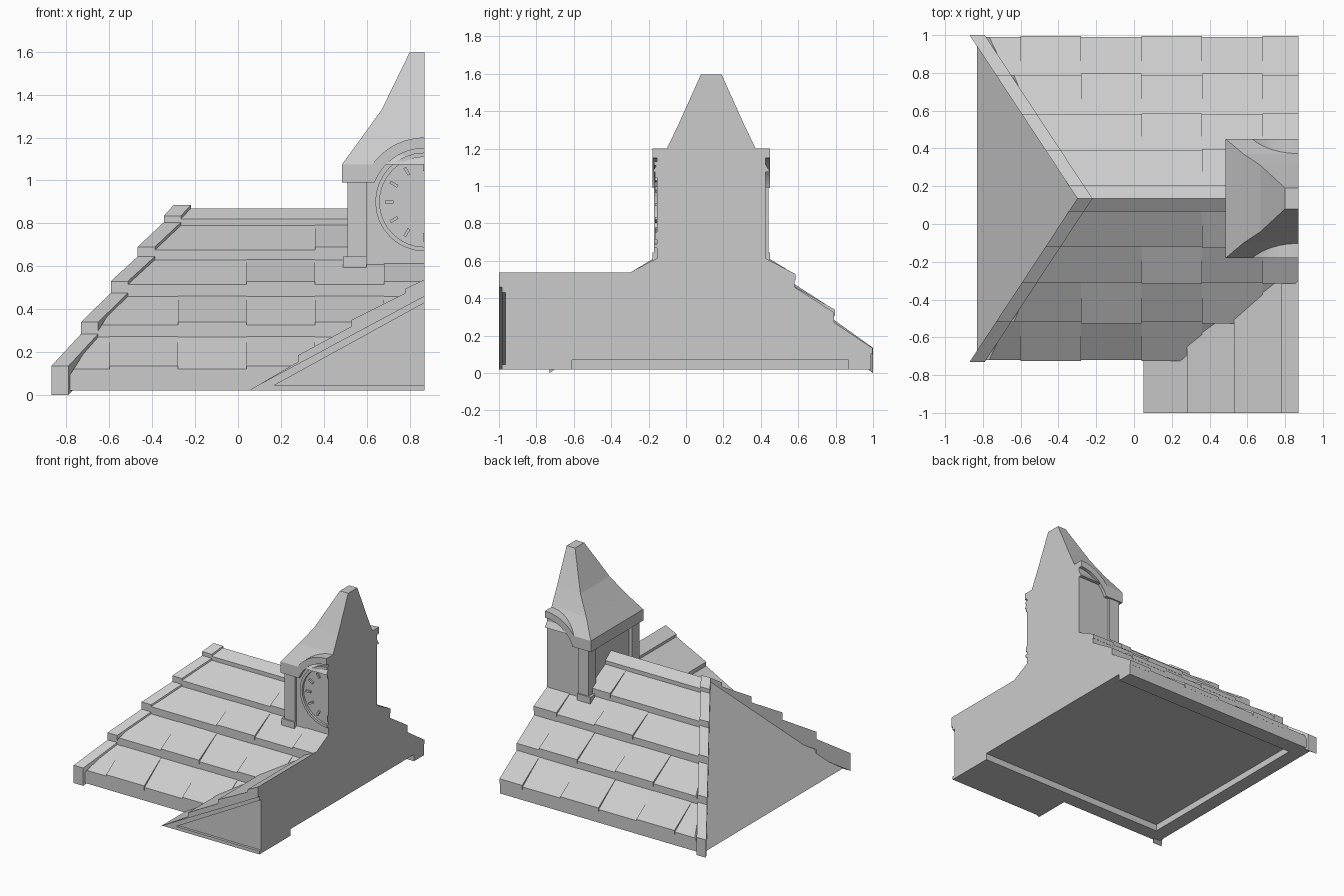
import bpy, bmesh, math
from mathutils import Vector

if "Cube" in bpy.data.objects:
    bpy.data.objects.remove(bpy.data.objects["Cube"], do_unlink=True)

GREY = (0.6, 0.6, 0.6, 1)
stone = bpy.data.materials.new("plain_grey")
stone.use_nodes = True
stone.diffuse_color = GREY
stone.node_tree.nodes["Principled BSDF"].inputs["Base Color"].default_value = GREY

CUT = 0.87        # flat section plane on the model's left
MID = 0.135       # ridge line in y
BASE = 0.02


def mirror_y(y):
    return 2 * MID - y


def loft(bm, loops):
    """Closed skin through a list of matching loops."""
    rings = [[bm.verts.new(p) for p in loop] for loop in loops]
    n = len(rings[0])
    for a, b in zip(rings, rings[1:]):
        for i in range(n):
            j = (i + 1) % n
            bm.faces.new((a[i], a[j], b[j], b[i]))
    bm.faces.new(rings[0][::-1])
    bm.faces.new(rings[-1])


def along_x(bm, yz, a, b):
    loft(bm, [[(x, y, z) for y, z in yz] for x in (a, b)])


def along_y(bm, xz, a, b):
    loft(bm, [[(x, y, z) for x, z in xz] for y in (a, b)])


def box(bm, x0, x1, y0, y1, z0, z1):
    along_y(bm, [(x0, z0), (x1, z0), (x1, z1), (x0, z1)], y0, y1)


def slice_off(bm, point, normal):
    """Remove everything on the normal's side and close the cut."""
    geom = bm.verts[:] + bm.edges[:] + bm.faces[:]
    cut = bmesh.ops.bisect_plane(bm, geom=geom, plane_co=point, plane_no=normal,
                                 clear_outer=True)["geom_cut"]
    edges = [e for e in cut if isinstance(e, bmesh.types.BMEdge)]
    bmesh.ops.contextual_create(bm, geom=edges)


def finish(name, bm):
    bmesh.ops.recalc_face_normals(bm, faces=bm.faces[:])
    mesh = bpy.data.meshes.new(name)
    bm.to_mesh(mesh)
    bm.free()
    mesh.materials.append(stone)
    bpy.context.collection.objects.link(bpy.data.objects.new(name, mesh))


# Roof courses: lower and upper edge of each, front side
courses = [((-0.72, 0.12), (-0.52, 0.27)), ((-0.52, 0.325), (-0.31, 0.46)),
           ((-0.31, 0.515), (-0.12, 0.63)), ((-0.12, 0.675), (0.065, 0.79)),
           ((0.065, 0.82), (MID, 0.87))]
front = [p for course in courses for p in course]
back = [(mirror_y(y), z) for y, z in front[-2::-1]]

# Main roof with hollow underside, sliced by the hip
bm = bmesh.new()
lip = 0.11
under = [(mirror_y(-0.72), BASE), (0.87, BASE), (0.87, 0.07),
         (-0.61, 0.07), (-0.61, BASE), (-0.72, BASE)]
along_x(bm, front + back + under, -1.0, CUT)
foot, rise = Vector((-0.83, 0, BASE)), Vector((0.54, 0, 0.85))
geom = bm.verts[:] + bm.edges[:] + bm.faces[:]
hip_normal = Vector((-rise.z, 0, rise.x)).normalized()
slice_off(bm, foot, hip_normal)
finish("main_roof", bm)

# Rim under the hip end
bm = bmesh.new()
slope = rise.x / rise.z
along_y(bm, [(foot.x, BASE), (foot.x + lip, BASE), (foot.x + lip, 0.07),
             (foot.x + 0.05 * slope, 0.07)], -0.72, mirror_y(-0.72))
finish("hip_rim", bm)

# Alternate tiles with lifted lower edges
bm = bmesh.new()
for row, ((y0, z0), (y1, z1)) in enumerate(courses[:4]):
    for col in range(5):
        left = -0.6 + 0.32 * col
        if (row + col) % 2 or left < -0.72 + 0.16 * row:
            continue
        wedge = [(y0 - 0.006, z0 - 0.02), (y0 - 0.006, z0 + 0.014),
                 (y1, z1 + 0.002), (y1, z1 - 0.03)]
        right = min(left + 0.32, CUT)
        along_x(bm, wedge, left, right)
        along_x(bm, [(mirror_y(y), z) for y, z in wedge], left, right)
finish("raised_tiles", bm)

# Stepped caps over both hips
bm = bmesh.new()
for flip in (False, True):
    for row, ends in enumerate(courses):
        loops = []
        for i, (y, z) in enumerate(ends):
            y -= 0.01 if row == 0 and i == 0 else 0
            x = -0.87 + 0.57 * (y + 0.73) / 0.865
            z += 0.015
            yy = mirror_y(y) if flip else y
            low = max(z - 0.135, 0)
            loops.append([(x, yy, low), (x + 0.08, yy, low),
                          (x + 0.08, yy, z), (x, yy, z)])
        loft(bm, loops)
finish("hip_caps", bm)

# Front gable: stepped roof, recessed pediment in two depths
rake = [(0.05, BASE), (0.28, 0.155), (0.28, 0.185), (0.53, 0.32),
        (0.53, 0.35), (0.78, 0.475), (0.78, 0.495), (CUT, 0.538)]
bm = bmesh.new()
along_y(bm, rake + [(CUT, BASE)], -0.965, -0.1)
slice_off(bm, Vector((0, -0.70, BASE)), Vector((0, 0.48, -0.5)).normalized())
finish("gable_roof", bm)
bm = bmesh.new()
along_y(bm, rake + [(CUT, 0.46)], -1.0, -0.965)
finish("gable_rake", bm)
bm = bmesh.new()
along_y(bm, [(0.05, BASE), (CUT, 0.46), (CUT, 0.43), (0.17, 0.045),
             (CUT, 0.045), (CUT, BASE)], -0.985, -0.965)
finish("pediment_frame", bm)


# Tower arcs share one centre on the section plane
def arc(r, a0, a1, n=16):
    angles = [math.radians(a0 + (a1 - a0) * i / n) for i in range(n + 1)]
    return [(CUT + r * math.cos(a), 0.9 + r * math.sin(a)) for a in angles]


def band(bm, r0, r1, a0, a1, y0, y1):
    outer, inner = arc(r1, a0, a1), arc(r0, a0, a1)
    for i in range(len(outer) - 1):
        along_y(bm, [outer[i], outer[i + 1], inner[i + 1], inner[i]], y0, y1)


bm = bmesh.new()
box(bm, 0.535, CUT, -0.155, mirror_y(-0.155), 0.45, 1.075)
along_y(bm, arc(0.28, 90, 158) + [(CUT, 1.0)], -0.155, mirror_y(-0.155))
finish("tower_core", bm)

# Corner pilasters and their plinths
bm = bmesh.new()
for flip in (False, True):
    for x, y, z0, z1 in ((0.51, -0.17, 0.5, 1.0), (0.49, -0.18, 0.595, 0.645)):
        ys = (y, -0.08)
        if flip:
            ys = (mirror_y(-0.08), mirror_y(y))
        box(bm, x, 0.6, *ys, z0, z1)
finish("tower_pilasters", bm)

# Cornice and arched hood, front to back
bm = bmesh.new()
box(bm, 0.485, 0.637, -0.18, mirror_y(-0.18), 0.99, 1.075)
band(bm, 0.25, 0.3, 90, 158, -0.18, mirror_y(-0.18))
finish("cornice_and_hood", bm)

# Clock rim and hour marks
bm = bmesh.new()
band(bm, 0.21, 0.23, 90, 270, -0.172, -0.15)
finish("clock_rim", bm)
bm = bmesh.new()
for hour in range(7):
    a = math.radians(90 + 30 * hour)
    c, s = math.cos(a), math.sin(a)
    mark = [(r, w) for r, w in ((0.145, -0.007), (0.185, -0.007), (0.185, 0.007), (0.145, 0.007))]
    along_y(bm, [(min(CUT, CUT + r * c - w * s), 0.9 + r * s + w * c) for r, w in mark],
            -0.167, -0.15)
finish("hour_marks", bm)

# Spire in three tapering stages
bm = bmesh.new()
stages = [(0.385, 0.315, 1.075), (0.29, 0.235, 1.205), (0.2, 0.175, 1.33), (0.07, 0.055, 1.597)]
loft(bm, [[(CUT - hx, MID - hy, z), (CUT, MID - hy, z),
           (CUT, MID + hy, z), (CUT - hx, MID + hy, z)] for hx, hy, z in stages])
finish("spire", bm)
